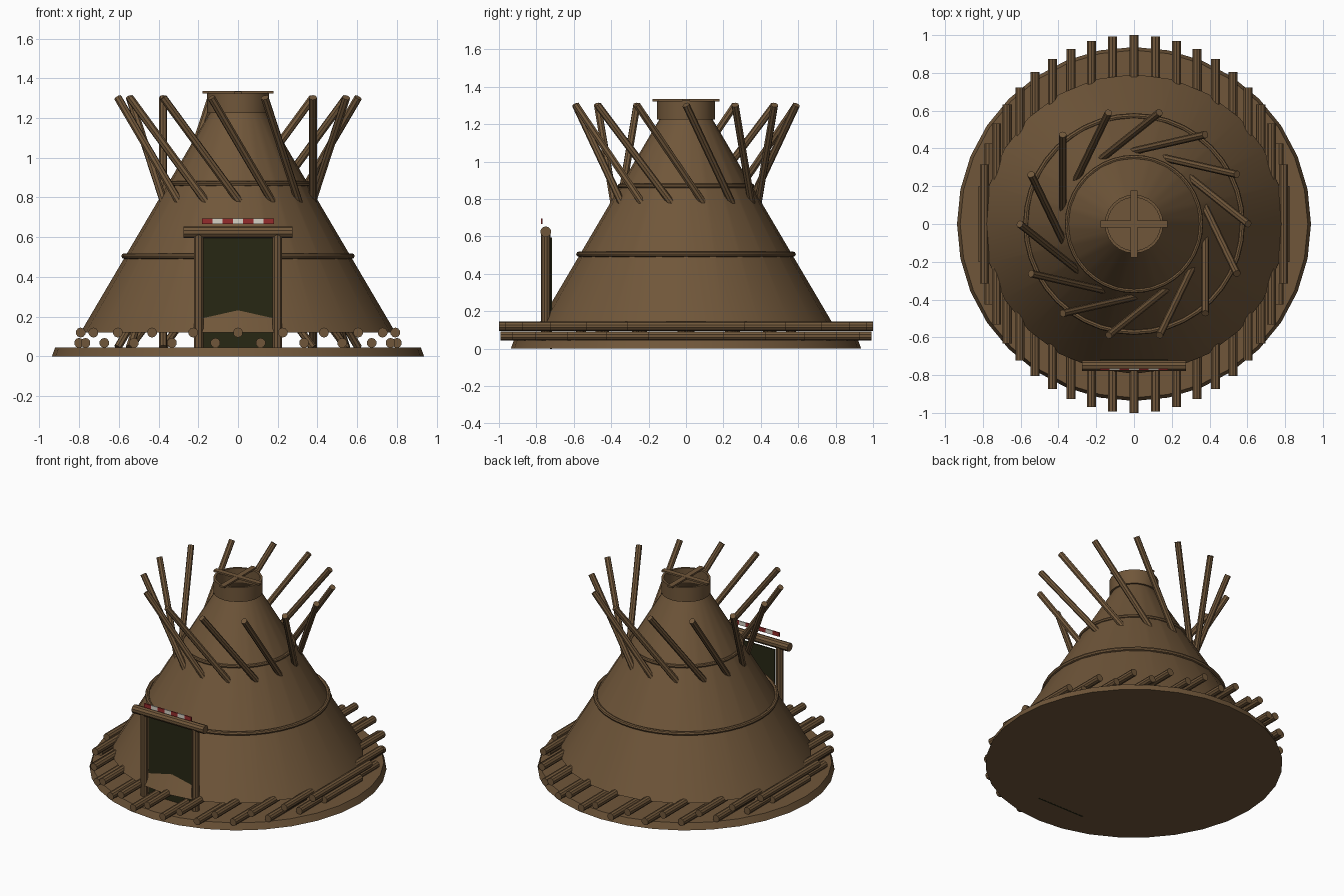
import bpy, math
from mathutils import Vector

if "Cube" in bpy.data.objects:
    bpy.data.objects.remove(bpy.data.objects["Cube"])

def mat(name, rgb):
    m = bpy.data.materials.new(name)
    m.diffuse_color = (*rgb, 1)
    m.use_nodes = True
    m.node_tree.nodes["Principled BSDF"].inputs["Base Color"].default_value = m.diffuse_color
    return m

BROWN = mat("brown_wood", (0.162, 0.094, 0.042))
DARK = mat("dark_olive", (0.020, 0.020, 0.007))
RED = mat("red_cloth", (0.30, 0.025, 0.025))
WHITE = mat("white_cloth", (0.68, 0.64, 0.56))

def finish(name, m, smooth=True):
    ob = bpy.context.object
    ob.name = name
    ob.data.materials.append(m)
    if smooth:
        bpy.ops.object.shade_smooth_by_angle(angle=math.radians(35))
    return ob

def rod(name, a, b, r, sides=10):
    a, b = Vector(a), Vector(b)
    d = b - a
    bpy.ops.mesh.primitive_cylinder_add(vertices=sides, radius=r, depth=d.length, location=(a + b) / 2,
                                        rotation=d.to_track_quat('Z', 'Y').to_euler())
    return finish(name, BROWN)

def box(name, lo, hi, m):
    lo, hi = Vector(lo), Vector(hi)
    bpy.ops.mesh.primitive_cube_add(size=1, location=(lo + hi) / 2)
    bpy.context.object.scale = hi - lo
    return finish(name, m, False)

def lathe(name, profile, sides, closed=False):
    """Revolve (radius, z) points about z, from bottom to top on the outside."""
    n = len(profile)
    verts = [(r * math.cos(k * math.tau / sides), r * math.sin(k * math.tau / sides), z)
             for k in range(sides) for r, z in profile]
    faces = []
    for k in range(sides):
        a, b = k * n, (k + 1) % sides * n
        for i in range(n if closed else n - 1):
            j = (i + 1) % n
            faces.append((a + i, b + i, b + j, a + j))
    me = bpy.data.meshes.new(name)
    me.from_pydata(verts, [], faces)
    ob = bpy.data.objects.new(name, me)
    bpy.context.collection.objects.link(ob)
    bpy.ops.object.select_all(action='DESELECT')
    ob.select_set(True)
    bpy.context.view_layer.objects.active = ob
    return finish(name, BROWN)

# Round floor, slightly narrower at the top
bpy.ops.mesh.primitive_cone_add(vertices=32, radius1=0.937, radius2=0.92, depth=0.045,
                                location=(0, 0, 0.0225))
finish("floor_disc", BROWN)

# Conical hide cover, open at the bottom and at the smoke hole
lathe("cover", [(0.793, 0.12), (0.14, 1.23)], 24)

# Smoke hole collar and the crossed slats on it
lathe("smoke_collar", [(0.155, 1.225), (0.155, 1.325), (0.14, 1.325), (0.14, 1.225)], 24, True)
box("slat_x", (-0.178, -0.018, 1.323), (0.178, 0.018, 1.335), BROWN)
box("slat_y", (-0.018, -0.178, 1.322), (0.018, 0.178, 1.334), BROWN)

# Binding rings around the cover
for z, r, t in ((0.505, 0.573, 0.014), (0.87, 0.354, 0.012)):
    bpy.ops.mesh.primitive_torus_add(major_radius=r, minor_radius=t, location=(0, 0, z),
                                     major_segments=40, minor_segments=8)
    finish("binding_ring", BROWN)

# Leaning poles: each runs from its top to a foot four places further round
for k in range(14):
    a, b = k * math.tau / 14, (k + 4) * math.tau / 14
    rod("pole", (0.605 * math.cos(b), 0.605 * math.sin(b), 0.045),
        (0.605 * math.cos(a), 0.605 * math.sin(a), 1.303), 0.02, 8)

# Parallel edge logs in two alternating layers
for k in range(44):
    a = k * math.tau / 44
    x, y, z = 0.8 * math.sin(a), 0.8 * math.cos(a), 0.068 if k % 2 else 0.12
    rod("edge_log", (x, y - 0.2, z), (x, y + 0.2, z), 0.025)

# Doorway: dark panel, posts and lintel
box("door_panel", (-0.18, -0.727, -0.001), (0.18, -0.717, 0.595), DARK)
for s in (-1, 1):
    rod("door_post", (s * 0.198, -0.75, 0.04), (s * 0.198, -0.75, 0.62), 0.025)
rod("lintel", (-0.275, -0.75, 0.625), (0.275, -0.75, 0.625), 0.029)

# Striped strip above the lintel
w = 0.362 / 7
for k in range(7):
    x = -0.181 + k * w
    box("strip_segment", (x, -0.774, 0.667), (x + w, -0.766, 0.695), WHITE if k % 2 else RED)
